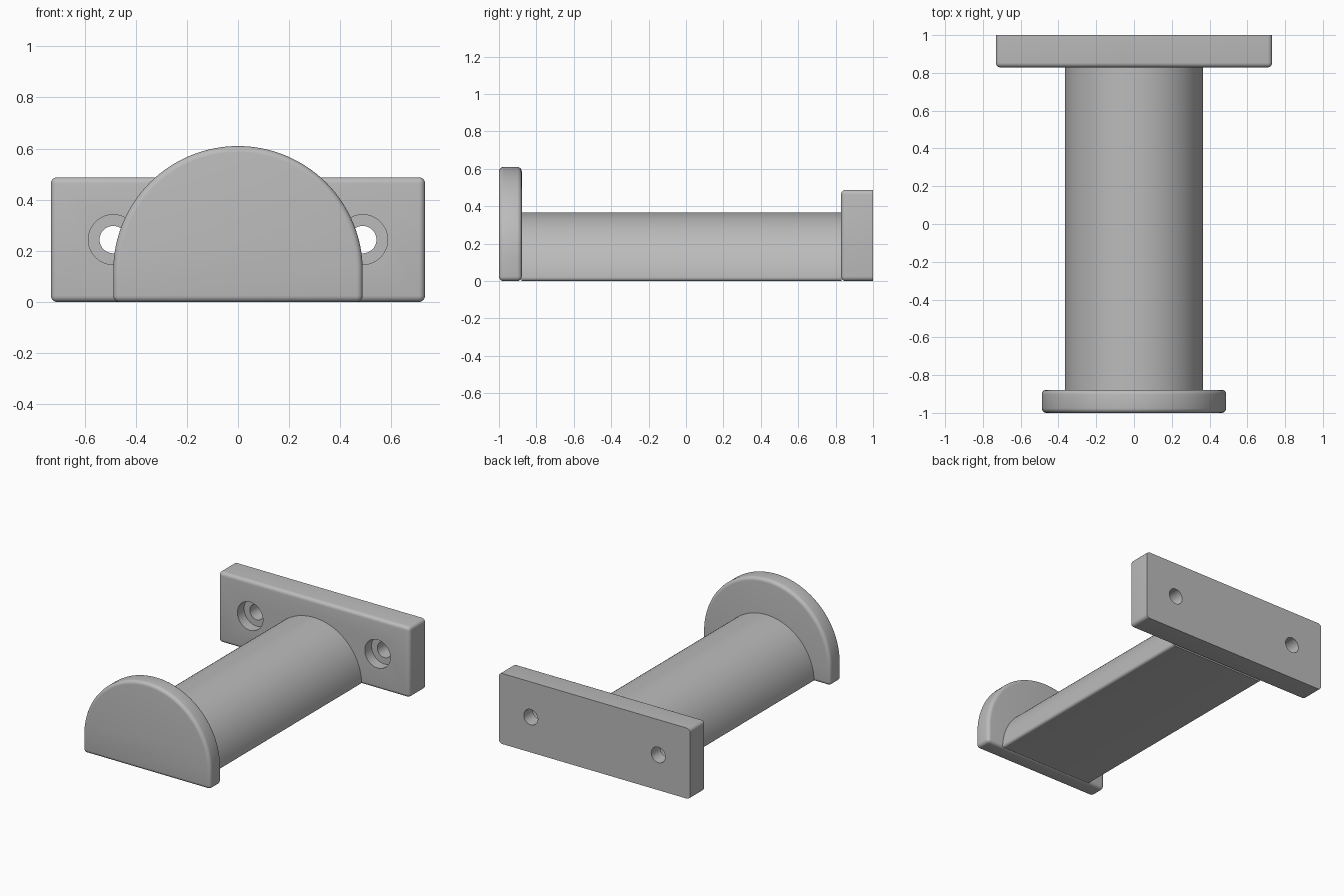
import bpy, bmesh, math

if "Cube" in bpy.data.objects:
    bpy.data.objects.remove(bpy.data.objects["Cube"])

MM = 2 / 82          # model is laid out in 82 whole steps along its length
FILLET = 1 * MM

grey = bpy.data.materials.new("plain grey")
grey.diffuse_color = (0.5, 0.5, 0.5, 1)
grey.use_nodes = True
grey.node_tree.nodes["Principled BSDF"].inputs["Base Color"].default_value = grey.diffuse_color


def extrude_profile(name, profile, y0, y1, keep_edge):
    """Extrude an x-z profile along y and round the sharp edges allowed by keep_edge."""
    bm = bmesh.new()
    face = bm.faces.new([bm.verts.new((x, y0, z)) for x, z in profile])
    moved = bmesh.ops.extrude_face_region(bm, geom=[face], use_keep_orig=True)["geom"]
    for v in moved:
        if isinstance(v, bmesh.types.BMVert):
            v.co.y = y1
    bmesh.ops.recalc_face_normals(bm, faces=bm.faces)
    edges = [e for e in bm.edges
             if e.calc_face_angle(0) > math.radians(40) and keep_edge(e)]
    bmesh.ops.bevel(bm, geom=edges, offset=FILLET, offset_type='OFFSET',
                    segments=5, profile=0.5, affect='EDGES', clamp_overlap=True)
    bmesh.ops.recalc_face_normals(bm, faces=bm.faces)
    mesh = bpy.data.meshes.new(name)
    bm.to_mesh(mesh)
    bm.free()
    mesh.materials.append(grey)
    obj = bpy.data.objects.new(name, mesh)
    bpy.context.collection.objects.link(obj)
    return obj


def arch(radius, center_z, steps=64):
    """Half circle on top of a straight-sided base that reaches z = 0."""
    pts = [(radius * math.cos(math.pi * i / steps),
            center_z + radius * math.sin(math.pi * i / steps)) for i in range(steps + 1)]
    if center_z > 0:
        pts += [(-radius, 0), (radius, 0)]
    return pts


def activate(obj):
    bpy.ops.object.select_all(action='DESELECT')
    obj.select_set(True)
    bpy.context.view_layer.objects.active = obj


def drill(obj, x, z, radius, y0, y1):
    """Cut a round hole along y."""
    bpy.ops.mesh.primitive_cylinder_add(vertices=48, radius=radius, depth=y1 - y0,
                                        location=(x, (y0 + y1) / 2, z),
                                        rotation=(math.pi / 2, 0, 0))
    cutter = bpy.context.object
    cutter.data.materials.append(grey)
    mod = obj.modifiers.new("hole", 'BOOLEAN')
    mod.operation, mod.solver, mod.object = 'DIFFERENCE', 'EXACT', cutter
    activate(obj)
    bpy.ops.object.modifier_apply(modifier=mod.name)
    bpy.data.objects.remove(cutter, do_unlink=True)


# wall plate: rounded everywhere except the flat back
w, h, front = 30 * MM, 20 * MM, 1 - 7 * MM
plate = extrude_profile("wall_plate", [(-w, 0), (w, 0), (w, h), (-w, h)], front, 1,
                        lambda e: min(v.co.y for v in e.verts) < 0.99)

# counterbored screw holes
for side in (-1, 1):
    drill(plate, side * 20 * MM, 10 * MM, 4 * MM, front - 0.1, front + 3 * MM)
    drill(plate, side * 20 * MM, 10 * MM, 2.2 * MM, front - 0.1, 1.1)

# half-round post: only the two long bottom edges are rounded
post = extrude_profile("post", arch(15 * MM, 0), -1 + 4.9 * MM, front + 0.1 * MM,
                       lambda e: abs(e.verts[0].co.y - e.verts[1].co.y) > 0.5)

# end cap: taller arch, rounded all round
cap = extrude_profile("end_cap", arch(20 * MM, 5 * MM), -1, -1 + 5 * MM, lambda e: True)

for obj in (plate, post, cap):
    activate(obj)
    bpy.ops.object.shade_smooth_by_angle(angle=math.radians(30))
